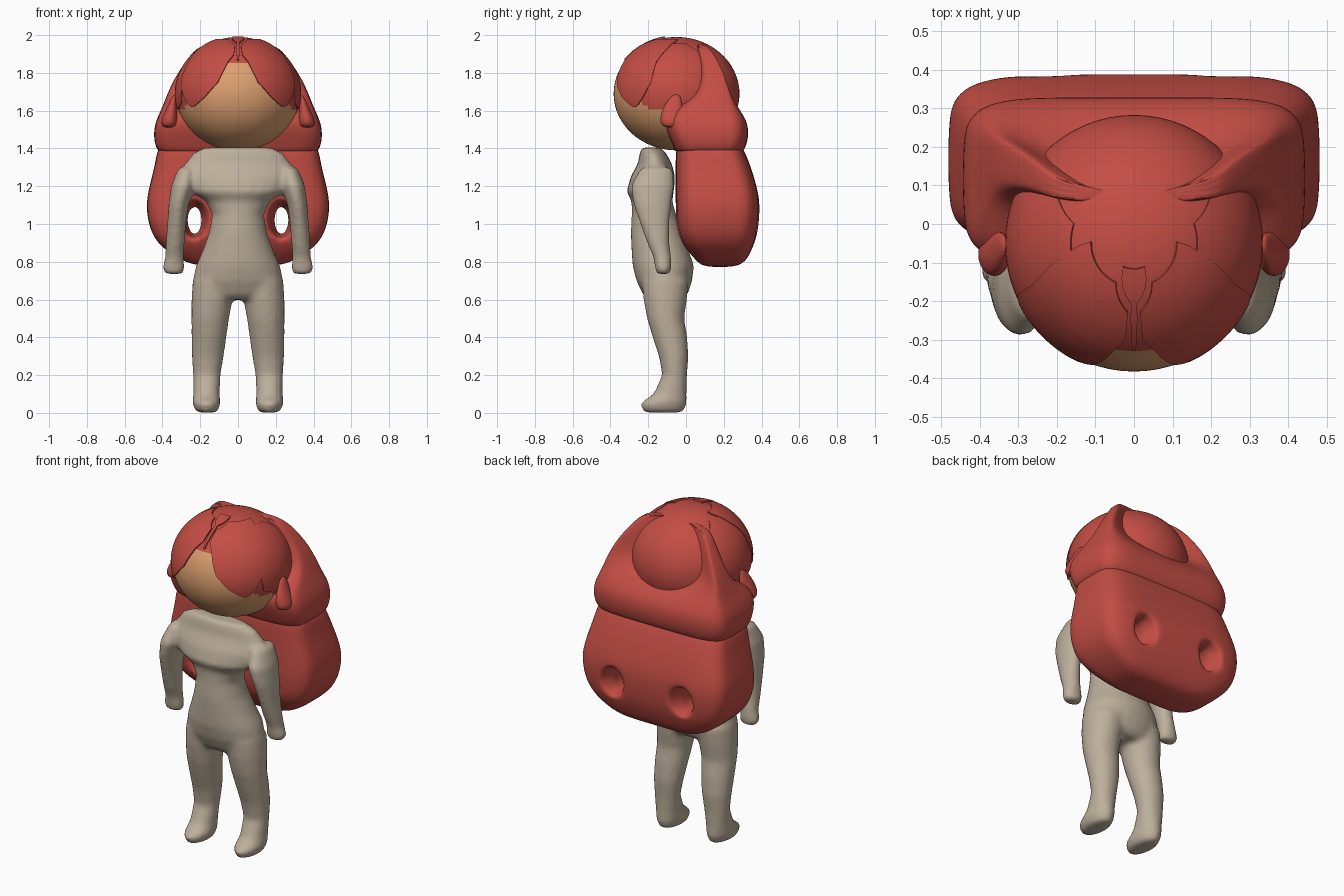
import bpy, bmesh, math
from mathutils import Matrix

cube = bpy.data.objects.get("Cube")
if cube:
    bpy.data.objects.remove(cube, do_unlink=True)


def material(name, rgb):
    m = bpy.data.materials.new(name)
    m.use_nodes = True
    m.diffuse_color = (*rgb, 1)
    m.node_tree.nodes["Principled BSDF"].inputs["Base Color"].default_value = (*rgb, 1)
    return m


RED = material("hair red", (0.55, 0.075, 0.058))
SKIN = material("warm skin", (0.72, 0.35, 0.16))
BEIGE = material("beige cloth", (0.51, 0.43, 0.33))


def new_object(name, bm, mat):
    bmesh.ops.recalc_face_normals(bm, faces=bm.faces)
    mesh = bpy.data.meshes.new(name)
    bm.to_mesh(mesh)
    bm.free()
    mesh.materials.append(mat)
    ob = bpy.data.objects.new(name, mesh)
    bpy.context.collection.objects.link(ob)
    return ob


def finish(ob):
    """Apply all modifiers and shade smoothly."""
    bpy.ops.object.select_all(action='DESELECT')
    ob.select_set(True)
    bpy.context.view_layer.objects.active = ob
    for m in list(ob.modifiers):
        bpy.ops.object.modifier_apply(modifier=m.name)
    bpy.ops.object.shade_smooth_by_angle(angle=math.radians(50))


def loft(bm, rows, side=1, n=24, power=2):
    """Stack superellipse rings: z, x centre, half x, y centre, half y, optional scoop of the back."""
    rings = []
    for z, xc, hx, yc, hy, *scoop in rows:
        ring = []
        for i in range(n):
            a = 2 * math.pi * i / n
            c, s = math.cos(a), math.sin(a)
            u = math.copysign(abs(c) ** (2 / power), c)
            v = math.copysign(abs(s) ** (2 / power), s)
            dip = scoop[0] * (1 - u * u) if scoop and s > 0 else 0
            ring.append(bm.verts.new((side * (xc + hx * u), yc + hy * v - dip, z)))
        rings.append(ring)
    for low, high in zip(rings, rings[1:]):
        for i in range(n):
            j = (i + 1) % n
            bm.faces.new((low[i], low[j], high[j], high[i]))
    bm.faces.new(rings[0])
    bm.faces.new(rings[-1])


def soften(ob, voxel, steps):
    r = ob.modifiers.new("blend", 'REMESH')
    r.mode = 'VOXEL'
    r.voxel_size = voxel
    s = ob.modifiers.new("soften", 'SMOOTH')
    s.factor = 0.5
    s.iterations = steps


def subdivide(ob, levels=2):
    m = ob.modifiers.new("round", 'SUBSURF')
    m.levels = m.render_levels = levels


# Body: torso, legs and arms blended into one soft surface
bm = bmesh.new()
loft(bm, [(1.405, 0, .18, -.185, .05), (1.375, 0, .24, -.175, .07), (1.32, 0, .282, -.165, .09),
          (1.25, 0, .29, -.175, .118), (1.17, 0, .25, -.19, .125), (1.12, 0, .17, -.18, .108),
          (1.05, 0, .137, -.17, .118), (.95, 0, .155, -.155, .138), (.85, 0, .192, -.135, .153),
          (.78, 0, .223, -.12, .163), (.7, 0, .24, -.115, .148), (.63, 0, .22, -.11, .12),
          (.6, 0, .16, -.11, .09)])
for side in (1, -1):
    loft(bm, [(.7, .125, .115, -.11, .125), (.6, .138, .109, -.11, .115), (.5, .147, .1, -.108, .099),
              (.4, .154, .093, -.085, .092), (.3, .16, .085, -.065, .079), (.2, .165, .073, -.06, .066),
              (.1, .167, .07, -.085, .088), (.05, .167, .075, -.12, .125), (.002, .165, .055, -.12, .105)], side)
    loft(bm, [(1.3, .27, .045, -.155, .085), (1.2, .292, .063, -.178, .117), (1.1, .315, .053, -.178, .1),
              (1., .325, .05, -.165, .078), (.9, .332, .05, -.147, .06), (.82, .338, .05, -.125, .047),
              (.77, .34, .06, -.12, .045), (.735, .34, .05, -.12, .035)], side)
body = new_object("body", bm, BEIGE)
soften(body, .014, 9)
finish(body)

# Head: ellipsoid with a stepped hairline around the face
CY, CZ, RX, RY, RZ = -.05, 1.69, .33, .333, .3
bm = bmesh.new()
bmesh.ops.create_uvsphere(bm, u_segments=64, v_segments=44, radius=1)
bmesh.ops.transform(bm, verts=bm.verts,
                    matrix=Matrix.Translation((0, CY, CZ)) @ Matrix.Diagonal((RX, RY, RZ, 1)))
head = new_object("head", bm, SKIN)
head.data.materials.append(RED)
for f in head.data.polygons:
    x, y, z = f.center
    hairline = 1.86 - 1.08 * max(0, abs(x) - .06)
    f.material_index = 0 if y < 0 and z < hairline else 1
finish(head)


# Hair locks: thin shells lying on the head; each row is z, start and end azimuth
def lock(name, rows, scale, side=1, n=14):
    bm = bmesh.new()
    grid = []
    for (z0, a0, b0), (z1, a1, b1) in zip(rows, rows[1:]):
        for k in range(4):
            t = k / 4
            grid.append((z0 + (z1 - z0) * t, a0 + (a1 - a0) * t, b0 + (b1 - b0) * t))
    grid.append(rows[-1])
    lines = []
    for z, a, b in grid:
        r = scale * math.sqrt(max(0, 1 - ((z - CZ) / (RZ * scale)) ** 2))
        line = []
        for i in range(n + 1):
            w = math.radians(a + (b - a) * i / n)
            line.append(bm.verts.new((side * RX * r * math.sin(w), CY - RY * r * math.cos(w), z)))
        lines.append(line)
    for p, q in zip(lines, lines[1:]):
        for i in range(n):
            bm.faces.new((p[i], p[i + 1], q[i + 1], q[i]))
    bmesh.ops.recalc_face_normals(bm, faces=bm.faces)
    inner = bmesh.ops.extrude_face_region(bm, geom=bm.faces[:])["geom"]
    centre = Matrix.Translation((0, CY, CZ))
    bmesh.ops.transform(bm, verts=[g for g in inner if isinstance(g, bmesh.types.BMVert)],
                        matrix=centre @ Matrix.Scale(.95, 4) @ centre.inverted())
    finish(new_object(name, bm, RED))


for side, label in ((1, "left"), (-1, "right")):
    lock(label + "_front_lock", [(1.98, 25, 92), (1.95, 5, 80), (1.9, 5, 72), (1.86, 11, 68), (1.75, 19, 66),
                                 (1.67, 32, 58), (1.635, 41, 53), (1.62, 46, 49)], 1.025, side)
    lock(label + "_side_lock", [(1.955, 76, 108), (1.9, 62, 124), (1.8, 60, 128), (1.7, 64, 128),
                                (1.64, 66, 122), (1.61, 78, 110)], 1.015, side)
lock("parting_strand", [(1.993, -25, 25), (1.965, -3, 3), (1.87, -1, 1)], 1.03)

# Lower hair: broad rounded block with a flared tunnel on each side
bm = bmesh.new()
loft(bm, [(z, 0, hx, (front + back) / 2, (back - front) / 2) for z, hx, front, back in (
    (1.43, .4, -.04, .28), (1.4, .428, -.055, .305), (1.3, .442, -.055, .345), (1.15, .485, -.055, .39),
    (1.05, .485, -.055, .39), (.95, .46, -.045, .38), (.88, .41, -.01, .355),
    (.81, .31, .05, .325), (.77, .2, .09, .27))], n=32, power=5)
lower_hair = new_object("lower_hair", bm, RED)
subdivide(lower_hair)
bm = bmesh.new()
for side in (1, -1):
    loft(bm, [(-.12, .23, .1, -1.02, .13), (0, .23, .06, -1.02, .095), (.15, .23, .036, -1.02, .075),
              (.3, .23, .045, -1.02, .075), (.37, .23, .075, -1.02, .09), (.45, .23, .11, -1.02, .12)], side)
bmesh.ops.transform(bm, verts=bm.verts, matrix=Matrix.Rotation(-math.pi / 2, 4, 'X'))
cutter = new_object("tunnel_cutter", bm, RED)
cutter.hide_render = True
cut = lower_hair.modifiers.new("tunnels", 'BOOLEAN')
cut.operation = 'DIFFERENCE'
cut.solver = 'EXACT'
cut.object = cutter
soften(lower_hair, .014, 4)
finish(lower_hair)
bpy.data.objects.remove(cutter, do_unlink=True)

# Upper hair: hood rising to a peak at each back corner, scooped open behind the head
bm = bmesh.new()
loft(bm, [(z, 0, hx, (front + back) / 2, (back - front) / 2, scoop) for z, hx, front, back, scoop in (
    (1.37, .40, -.04, .28, 0), (1.39, .43, -.06, .31, 0), (1.45, .448, -.085, .33, 0),
    (1.53, .443, -.12, .34, .01), (1.6, .41, -.1, .32, .04), (1.66, .385, .02, .29, .09),
    (1.72, .362, .06, .265, .13), (1.8, .32, .075, .235, .13), (1.9, .25, .065, .175, .09),
    (1.96, .19, .05, .11, .04))], n=32, power=5)
upper_hair = new_object("upper_hair", bm, RED)
subdivide(upper_hair)
finish(upper_hair)

# Side tufts: short pointed locks hanging in front of the hood
for side, label in ((1, "left"), (-1, "right")):
    bm = bmesh.new()
    loft(bm, [(1.69, .335, .008, -.05, .02), (1.62, .35, .025, -.07, .055), (1.56, .362, .043, -.08, .06),
              (1.53, .365, .043, -.08, .055), (1.51, .365, .03, -.075, .04)], side, n=12)
    tuft = new_object(label + "_tuft", bm, RED)
    subdivide(tuft)
    finish(tuft)
